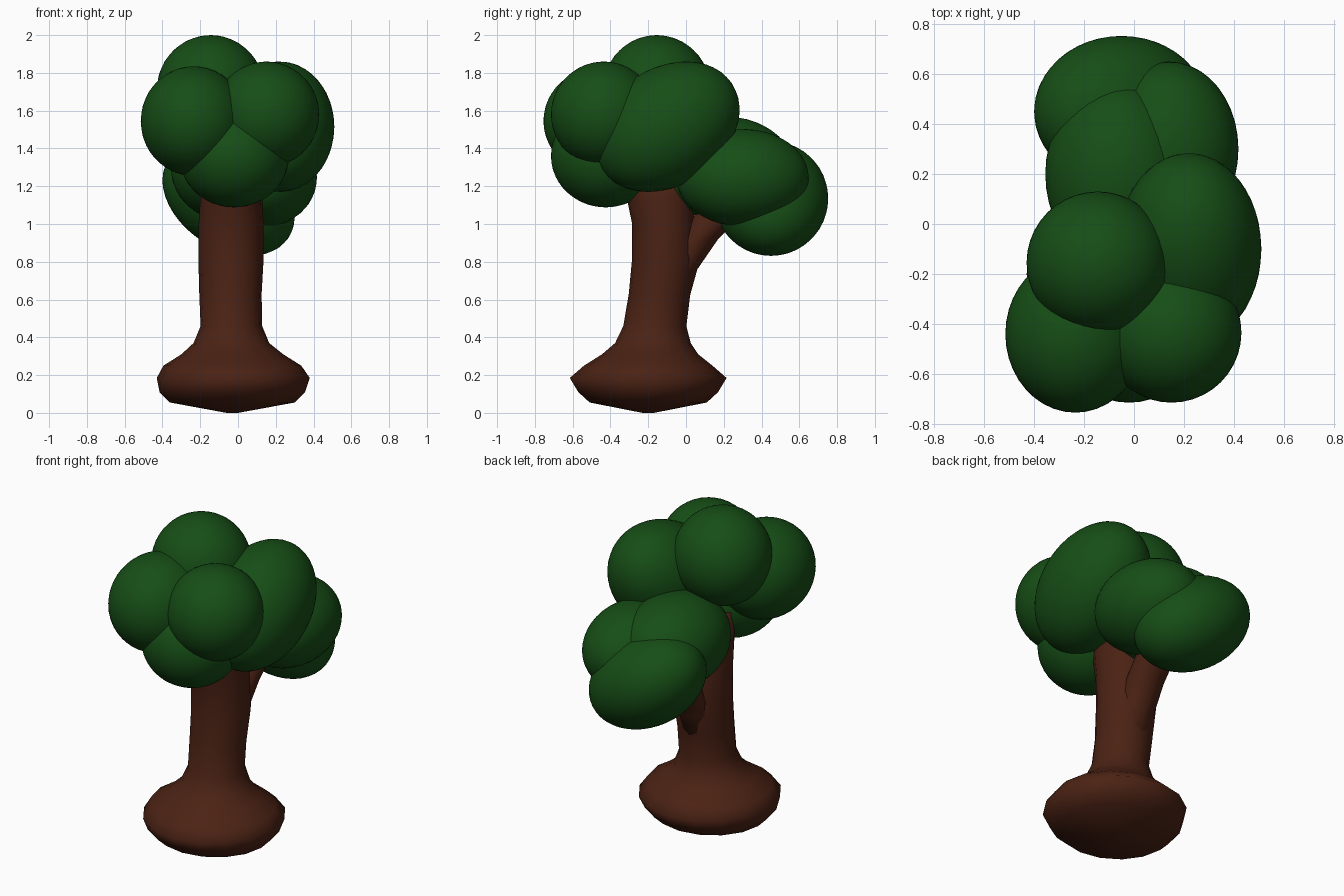
import bpy, bmesh
from math import radians, cos, sin, pi


def material(name, rgb):
    m = bpy.data.materials.new(name)
    m.diffuse_color = (*rgb, 1)
    return m


BARK = material("bark", (0.07, 0.016, 0.007))
LEAF = material("leaf", (0.008, 0.075, 0.008))


def finish(bm, name, mat):
    bmesh.ops.recalc_face_normals(bm, faces=bm.faces)
    me = bpy.data.meshes.new(name)
    bm.to_mesh(me)
    bm.free()
    me.materials.append(mat)
    me.shade_smooth()
    ob = bpy.data.objects.new(name, me)
    bpy.context.collection.objects.link(ob)
    return ob


def loft(name, rings, sides, mat):
    """Skin elliptical rings (x, y, z, rx, ry) and cap both ends."""
    bm = bmesh.new()
    loops = []
    for x, y, z, rx, ry in rings:
        loops.append([bm.verts.new((x + rx * cos(2 * pi * i / sides),
                                    y + ry * sin(2 * pi * i / sides), z))
                      for i in range(sides)])
    for a, b in zip(loops, loops[1:]):
        for i in range(sides):
            j = (i + 1) % sides
            bm.faces.new((a[i], a[j], b[j], b[i]))
    bm.faces.new(loops[0][::-1])
    bm.faces.new(loops[-1])
    return finish(bm, name, mat)


# trunk with flared, rounded foot
loft("trunk", [
    (-0.03, -0.20, 0.00, 0.03, 0.03),
    (-0.03, -0.20, 0.055, 0.33, 0.31),
    (-0.03, -0.20, 0.11, 0.385, 0.37),
    (-0.025, -0.20, 0.185, 0.405, 0.415),
    (-0.03, -0.20, 0.25, 0.365, 0.34),
    (-0.03, -0.19, 0.31, 0.27, 0.255),
    (-0.035, -0.175, 0.37, 0.20, 0.20),
    (-0.035, -0.165, 0.46, 0.163, 0.167),
    (-0.04, -0.14, 0.63, 0.165, 0.163),
    (-0.037, -0.115, 0.82, 0.173, 0.17),
    (-0.037, -0.12, 1.00, 0.172, 0.165),
    (-0.035, -0.135, 1.12, 0.165, 0.175),
    (-0.035, -0.16, 1.35, 0.15, 0.20),
], 16, BARK)

# side branch towards the rear foliage
loft("branch", [
    (-0.04, -0.08, 0.58, 0.09, 0.09),
    (-0.04, -0.04, 0.76, 0.11, 0.10),
    (-0.03, 0.06, 0.92, 0.11, 0.11),
    (-0.02, 0.20, 1.08, 0.11, 0.13),
    (-0.02, 0.30, 1.20, 0.10, 0.12),
], 12, BARK)

# foliage: centre, radii, tilt about x / y in degrees
CLUMPS = {
    "top_foliage": ((-0.145, -0.155, 1.71), (0.285, 0.285, 0.29), 0, 0),
    "front_left_foliage": ((-0.235, -0.44, 1.545), (0.28, 0.315, 0.29), 0, 0),
    "front_right_foliage": ((0.15, -0.435, 1.58), (0.28, 0.28, 0.28), 0, 0),
    "right_foliage": ((0.22, -0.10, 1.515), (0.29, 0.413, 0.31), 34, 0),
    "lower_front_foliage": ((-0.02, -0.425, 1.36), (0.29, 0.29, 0.272), 0, 0),
    "back_low_foliage": ((-0.05, 0.45, 1.135), (0.38, 0.303, 0.265), 0, 33),
    "back_right_foliage": ((0.14, 0.30, 1.245), (0.278, 0.35, 0.258), 0, 0),
    "back_left_foliage": ((-0.065, 0.20, 1.295), (0.29, 0.37, 0.275), 0, 0),
}
for name, (loc, radii, tx, ty) in CLUMPS.items():
    bm = bmesh.new()
    bmesh.ops.create_icosphere(bm, subdivisions=4, radius=1)
    ob = finish(bm, name, LEAF)
    ob.location, ob.scale = loc, radii
    ob.rotation_euler = (radians(tx), radians(ty), 0)
